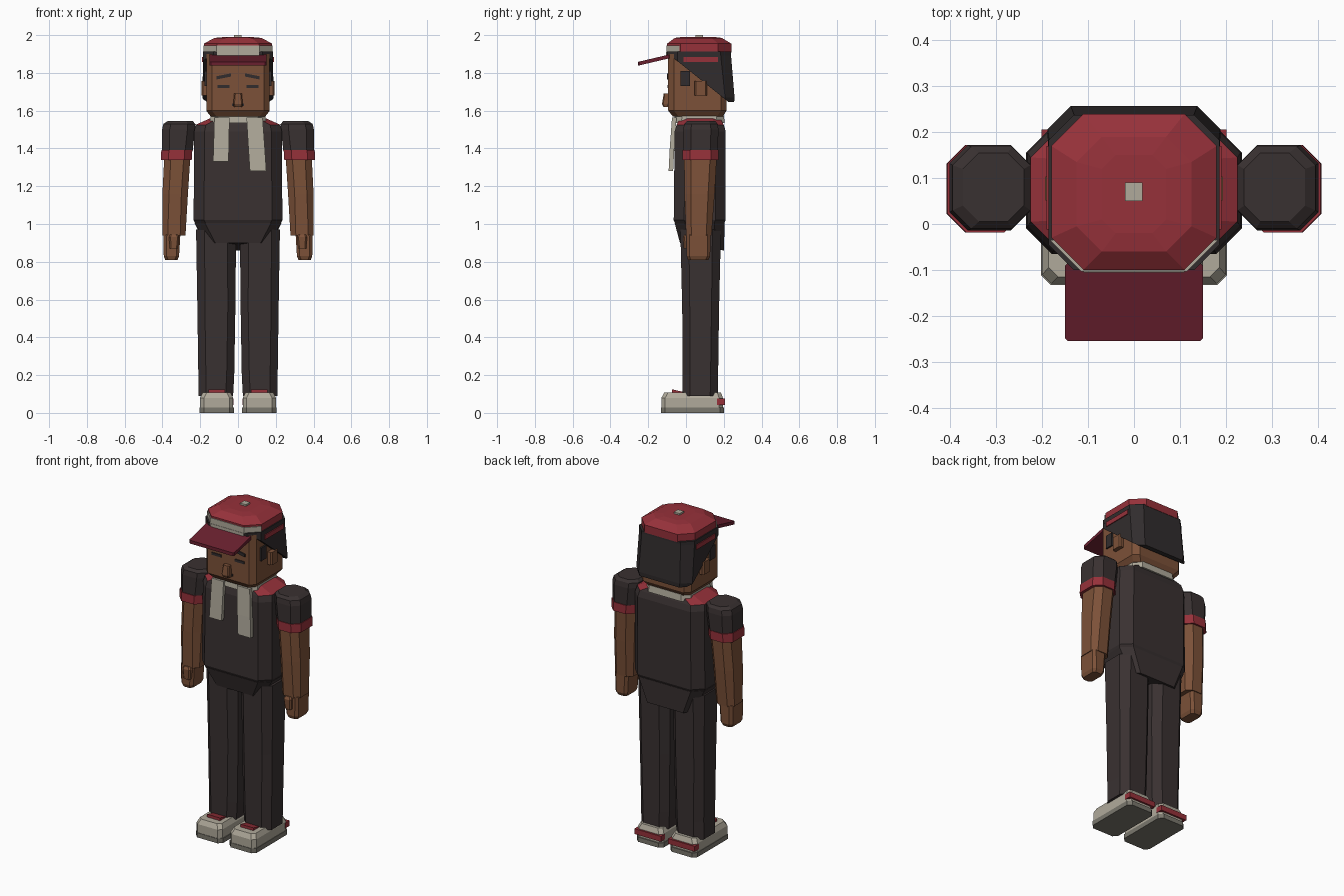
import bpy, bmesh
from mathutils import Vector


def material(name, r, g, b):
    m = bpy.data.materials.new(name)
    lin = [((c / 255 + 0.055) / 1.055) ** 2.4 for c in (r, g, b)]
    m.diffuse_color = (*lin, 1)
    return m


RED = material("red", 150, 49, 58)
MAROON = material("maroon", 106, 32, 47)
CLOTH = material("charcoal_cloth", 57, 49, 49)
HAIR = material("dark_hair", 49, 44, 45)
SKIN = material("brown_skin", 124, 81, 56)
CREAM = material("cream", 176, 170, 155)
SOLE = material("grey_sole", 122, 119, 109)


def loft(name, mat, sections, side=1, cuts=()):
    """Stack chamfered rectangles (z, x0, x1, y0, y1, chamfer, rise towards y1)."""
    bm = bmesh.new()
    rings = []
    for z, x0, x1, y0, y1, c, *rise in sections:
        t = rise[0] if rise else 0
        if c:
            pts = [(x0 + c, y0), (x1 - c, y0), (x1, y0 + c), (x1, y1 - c),
                   (x1 - c, y1), (x0 + c, y1), (x0, y1 - c), (x0, y0 + c)]
        else:
            pts = [(x0, y0), (x1, y0), (x1, y1), (x0, y1)]
        rings.append([bm.verts.new((side * x, y, z + t * (y - y0) / (y1 - y0)))
                      for x, y in pts])
    for a, b in zip(rings, rings[1:]):
        n = len(a)
        for i in range(n):
            j = (i + 1) % n
            bm.faces.new((a[i], a[j], b[j], b[i]))
    bm.faces.new(rings[0])
    bm.faces.new(rings[-1])
    for point, normal in cuts:
        bmesh.ops.bisect_plane(bm, geom=bm.verts[:] + bm.edges[:] + bm.faces[:],
                               plane_co=Vector(point), plane_no=Vector(normal),
                               clear_outer=True)
        bmesh.ops.holes_fill(bm, edges=[e for e in bm.edges if e.is_boundary])
    bmesh.ops.recalc_face_normals(bm, faces=bm.faces[:])
    me = bpy.data.meshes.new(name)
    bm.to_mesh(me)
    bm.free()
    me.materials.append(mat)
    ob = bpy.data.objects.new(name, me)
    bpy.context.collection.objects.link(ob)
    return ob


def box(name, mat, x0, x1, y0, y1, z0, z1, c=0, side=1, rise=0):
    return loft(name, mat, [(z0, x0, x1, y0, y1, c, rise),
                            (z1, x0, x1, y0, y1, c, rise)], side)


# Shirt with red shoulder panels
shirt = loft("shirt", CLOTH, [
    (1.00, -.225, .225, -.055, .20, .055),
    (1.02, -.235, .235, -.065, .21, .055),
    (1.49, -.232, .232, -.06, .21, .055),
    (1.525, -.225, .225, -.05, .20, .055),
    (1.565, -.135, .135, -.03, .18, .04)])
shirt.data.materials.append(RED)
for f in shirt.data.polygons:
    if f.center.z > 1.53 and abs(f.normal.x) > 0.12:
        f.material_index = 1
# Shirt hem, longer at the back
loft("shirt_hem", CLOTH, [
    (.90, -.16, .16, -.032, .20, .04, -.04),
    (1.005, -.23, .23, -.06, .205, .055)])

# Neck, collar and scarf ends
loft("neck", SKIN, [(1.5, -.11, .11, -.03, .17, .03), (1.6, -.11, .11, -.03, .17, .03)])
loft("collar", CREAM, [(1.535, -.15, .15, -.065, .205, .04),
                       (1.575, -.145, .145, -.06, .20, .04)])
loft("scarf_end_short", CREAM, [(1.33, -.132, -.05, -.088, -.066, 0),
                                (1.565, -.125, -.045, -.074, -.05, 0)])
loft("scarf_end_long", CREAM, [(1.28, .063, .15, -.092, -.068, 0),
                               (1.40, .055, .142, -.086, -.062, 0),
                               (1.565, .045, .13, -.074, -.05, 0)])

# Head
loft("head", SKIN, [
    (1.57, -.145, .145, -.07, .195, .03),
    (1.60, -.168, .168, -.094, .215, .03),
    (1.90, -.168, .168, -.094, .215, .03)])
loft("nose", SKIN, [(1.62, -.022, .022, -.12, -.09, .006),
                    (1.635, -.025, .025, -.127, -.09, .006),
                    (1.69, -.02, .02, -.118, -.09, .006)])
box("mouth", HAIR, -.032, .032, -.099, -.092, 1.625, 1.637)

# Hair, cut along a slanted hairline, with a band below the cap
loft("hair", HAIR, [
    (1.645, -.182, .182, -.095, .255, .05),
    (1.67, -.188, .188, -.10, .257, .05),
    (1.91, -.185, .185, -.10, .237, .055)],
    cuts=[((0, -.03, 1.85), (0, -.2, -.25))])
loft("hair_band", HAIR, [(1.888, -.186, .186, -.10, .238, .055),
                         (1.913, -.186, .186, -.10, .238, .055)])

# Cap
loft("cap_crown", RED, [
    (1.908, -.18, .18, -.10, .24, .07),
    (1.955, -.18, .18, -.10, .24, .07),
    (1.985, -.125, .125, -.06, .19, .055),
    (1.99, -.07, .07, -.02, .15, .03)])
box("cap_button", CREAM, -.02, .018, .05, .09, 1.98, 2.0)
loft("cap_front_band", CREAM, [(1.91, -.184, .184, -.104, .24, .07),
                               (1.945, -.184, .184, -.104, .24, .07)],
     cuts=[((0, -.035, 0), (0, 1, 0))])
box("cap_front_trim", CREAM, -.11, .11, -.106, -.09, 1.888, 1.911)
box("visor", MAROON, -.15, .15, -.255, -.085, 1.838, 1.858, .006, rise=.04)

for s, label in ((-1, "left"), (1, "right")):
    # Face details
    box(label + "_eye", HAIR, .045, .108, -.099, -.092, 1.72, 1.735, side=s)
    brow = box(label + "_brow", HAIR, .038, .115, -.101, -.092, 1.773, 1.79, side=s)
    for v in brow.data.vertices:
        v.co.z -= .2 * (abs(v.co.x) - .075)
    box(label + "_ear", SKIN, .16, .194, .045, .11, 1.68, 1.757, .008, s)
    box(label + "_sideburn", HAIR, .16, .177, -.03, .02, 1.73, 1.81, side=s)
    box(label + "_cap_strap", RED, .18, .191, -.012, .17, 1.857, 1.885, side=s)

    # Sleeve and cuff
    loft(label + "_sleeve", CLOTH, [
        (1.385, .24, .402, -.014, .168, .04),
        (1.50, .228, .402, -.014, .172, .04),
        (1.53, .226, .395, -.01, .168, .04),
        (1.545, .24, .373, .005, .155, .035)], s)
    loft(label + "_cuff", RED, [(1.34, .245, .408, -.018, .172, .04),
                                (1.393, .242, .406, -.018, .172, .04)], s)
    # Arm, hand and thumb
    loft(label + "_arm", SKIN, [
        (.94, .278, .40, 0, .135, .028),
        (1.16, .265, .40, -.008, .152, .035),
        (1.36, .252, .39, -.01, .163, .035)], s)
    loft(label + "_hand", SKIN, [
        (.81, .32, .385, .01, .118, .015),
        (.83, .312, .393, .003, .128, .015),
        (.945, .305, .395, .003, .13, .015)], s)
    loft(label + "_thumb", SKIN, [
        (.87, .318, .362, -.012, .03, .008),
        (.93, .312, .365, -.016, .03, .008),
        (.945, .32, .36, -.008, .03, .008)], s)

    # Trouser leg
    loft(label + "_trouser_leg", CLOTH, [
        (.09, .026, .21, -.018, .168, .04),
        (.20, .02, .21, -.018, .17, .04),
        (.55, .014, .215, -.02, .175, .04),
        (.97, .01, .222, -.03, .185, .045)], s)
    # Shoe
    loft(label + "_sole", SOLE, [(0, .022, .203, -.133, .202, .022),
                                 (.028, .022, .203, -.133, .202, .022)], s)
    loft(label + "_shoe", CREAM, [(.028, .026, .20, -.13, .195, .02),
                                  (.08, .026, .20, -.13, .195, .02),
                                  (.108, .04, .186, -.115, .185, .02)], s)
    box(label + "_shoe_tongue", RED, .068, .155, -.075, -.01, .108, .125, side=s, rise=-.015)
    box(label + "_heel_tab", RED, .024, .202, .165, .206, .043, .075, side=s)
